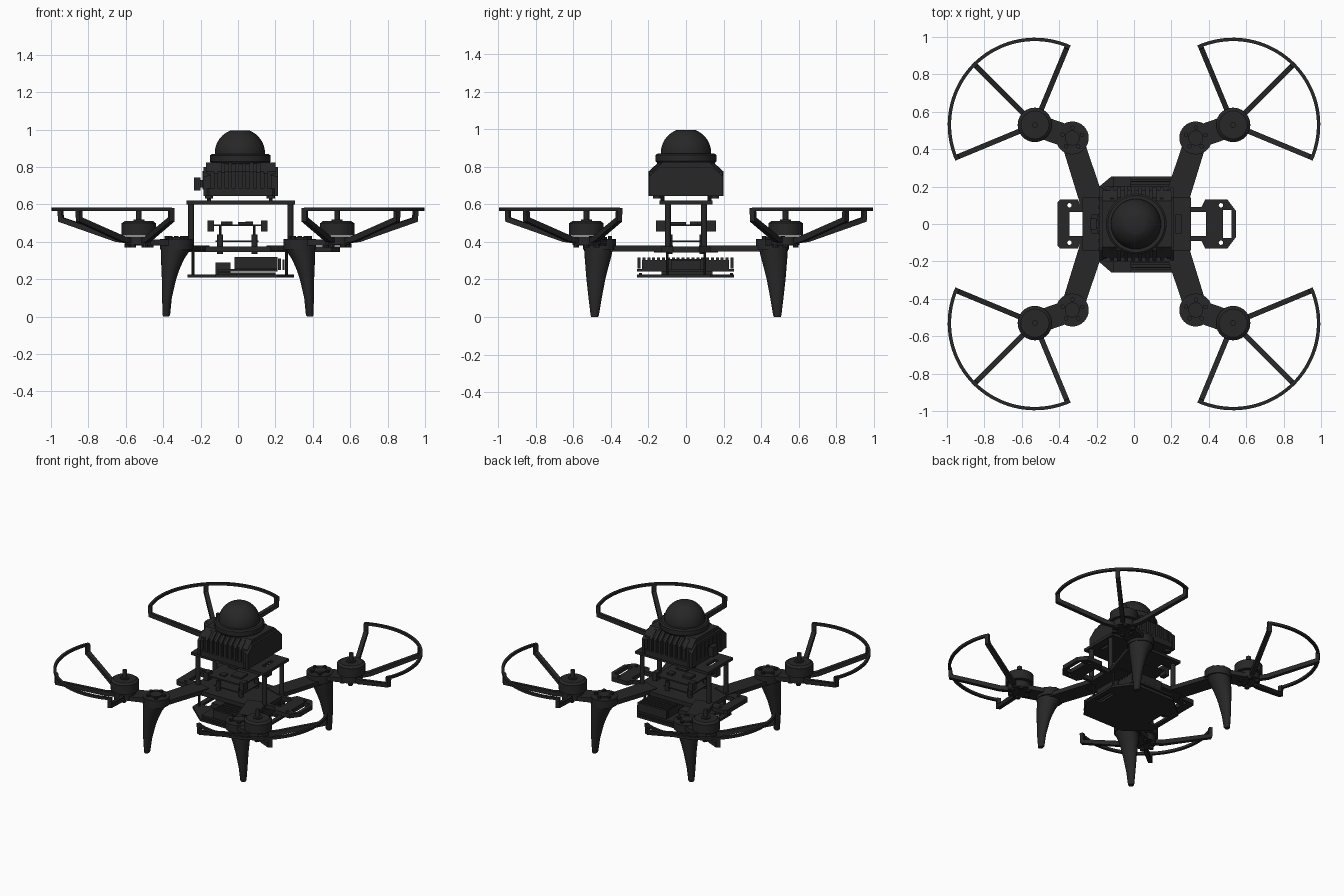
import bpy, bmesh
from math import sin, cos, pi, radians, atan2, hypot
from mathutils import Matrix, Vector

if "Cube" in bpy.data.objects:
    bpy.data.objects.remove(bpy.data.objects["Cube"])

mat = bpy.data.materials.new("dark_plastic")
mat.diffuse_color = (0.02, 0.02, 0.02, 1)
mat.use_nodes = True
mat.node_tree.nodes["Principled BSDF"].inputs["Base Color"].default_value = mat.diffuse_color


def finish(ob):
    ob.data.materials.append(mat)
    bpy.ops.object.select_all(action='DESELECT')
    ob.select_set(True)
    bpy.context.view_layer.objects.active = ob
    if ob.type == 'CURVE':
        bpy.ops.object.convert(target='MESH')
        ob = bpy.context.object
    bpy.ops.object.shade_smooth_by_angle(angle=radians(35))
    return ob


def from_bm(name, bm):
    bmesh.ops.recalc_face_normals(bm, faces=bm.faces)
    me = bpy.data.meshes.new(name)
    bm.to_mesh(me)
    bm.free()
    ob = bpy.data.objects.new(name, me)
    bpy.context.collection.objects.link(ob)
    return finish(ob)


def box(name, x0, x1, y0, y1, z0, z1):
    bm = bmesh.new()
    m = Matrix.Translation(((x0 + x1) / 2, (y0 + y1) / 2, (z0 + z1) / 2))
    m = m @ Matrix.Diagonal((abs(x1 - x0), abs(y1 - y0), z1 - z0, 1))
    bmesh.ops.create_cube(bm, size=1, matrix=m)
    return from_bm(name, bm)


def loft(name, rings, n=32):
    """rings: (cx, cy, z, rx, ry) stacked ellipses"""
    bm = bmesh.new()
    loops = [[bm.verts.new((cx + rx * cos(2 * pi * i / n), cy + ry * sin(2 * pi * i / n), z))
              for i in range(n)] for cx, cy, z, rx, ry in rings]
    for a, b in zip(loops, loops[1:]):
        for i in range(n):
            bm.faces.new((a[i], a[(i + 1) % n], b[(i + 1) % n], b[i]))
    bm.faces.new(loops[0])
    bm.faces.new(loops[-1])
    return from_bm(name, bm)


def cyl(name, x, y, z0, z1, r, n=32):
    return loft(name, [(x, y, z0, r, r), (x, y, z1, r, r)], n)


def plate(name, loops, thick, matrix):
    """flat outline with optional hole loops, extruded about its plane"""
    cu = bpy.data.curves.new(name, 'CURVE')
    cu.dimensions = '2D'
    cu.fill_mode = 'BOTH'
    cu.extrude = thick / 2
    for pts in loops:
        s = cu.splines.new('POLY')
        s.points.add(len(pts) - 1)
        for p, (x, y) in zip(s.points, pts):
            p.co = (x, y, 0, 1)
        s.use_cyclic_u = True
    ob = bpy.data.objects.new(name, cu)
    ob.matrix_world = matrix
    bpy.context.collection.objects.link(ob)
    return finish(ob)


def flat(name, loops, z0, z1):
    return plate(name, loops, z1 - z0, Matrix.Translation((0, 0, (z0 + z1) / 2)))


def rect(x0, x1, y0, y1):
    return [(x0, y0), (x1, y0), (x1, y1), (x0, y1)]


def circ(x, y, r, n=12):
    return [(x + r * cos(2 * pi * i / n), y + r * sin(2 * pi * i / n)) for i in range(n)]


def link_bar(name, p, q, w0, w1, z0, z1):
    d = (Vector(q) - Vector(p)).normalized()
    nrm = Vector((-d.y, d.x)) / 2
    p, q = Vector(p), Vector(q)
    pts = [p + nrm * w0, p - nrm * w0, q - nrm * w1, q + nrm * w1]
    return flat(name, [[tuple(v) for v in pts]], z0, z1)


# Four corners: arm, leg, motor and propeller guard
for sx in (1, -1):
    for sy in (1, -1):
        mx, my, lx, ly = .53 * sx, .53 * sy, .33 * sx, .46 * sy
        link_bar("arm", (.215 * sx, .09 * sy), (.325 * sx, .43 * sy), .13, .12, .35, .38)
        cyl("leg_mount", lx, ly, .36, .415, .088)
        link_bar("motor_arm", (lx, ly), (mx, my), .12, .12, .38, .412)
        cyl("mount_cap", lx, ly, .41, .425, .04)
        for i in range(5):
            a = 2 * pi * i / 5 + .3
            cyl("mount_screw", lx + .055 * cos(a), ly + .055 * sin(a), .41, .432, .012, 10)
        loft("leg", [(.385 * sx, .487 * sy, 0, .016, .018),
                     (.383 * sx, .486 * sy, .01, .02, .022),
                     (.38 * sx, .484 * sy, .1, .026, .035),
                     (.369 * sx, .48 * sy, .2, .038, .05),
                     (.36 * sx, .475 * sy, .26, .05, .06),
                     (.349 * sx, .47 * sy, .31, .062, .069),
                     (.33 * sx, .465 * sy, .37, .083, .078)], 28)
        # motor
        cyl("motor_base", mx, my, .385, .43, .075)
        cyl("motor_bell", mx, my, .435, .5, .092, 40)
        loft("motor_top", [(mx, my, .5, .09, .09), (mx, my, .512, .075, .075)], 40)
        cyl("motor_hub", mx, my, .51, .52, .03)
        cyl("motor_shaft", mx, my, .515, .572, .015, 16)
        for i in range(6):
            a = 2 * pi * i / 6
            cyl("motor_screw", mx + .062 * cos(a), my + .062 * sin(a), .37, .39, .016, 10)
        # guard
        mid = atan2(sy, sx)
        arc = [mid + radians(-67.5 + 135 * i / 40) for i in range(41)]
        ring = [(mx + .466 * cos(a), my + .466 * sin(a)) for a in arc]
        ring += [(mx + .448 * cos(a), my + .448 * sin(a)) for a in reversed(arc)]
        flat("guard_ring", [ring], .565, .583)
        for off in (-67.5, 0, 67.5):
            a = mid + radians(off)
            m = Matrix.Translation((mx, my, 0)) @ Matrix.Rotation(a, 4, 'Z') @ Matrix.Rotation(pi / 2, 4, 'X')
            plate("guard_strut", [[(.06, .392), (.13, .4), (.462, .508), (.466, .582), (.442, .582),
                                   (.44, .53), (.12, .43), (.06, .422)]], .028, m)

# Middle frame plate with two slotted end tabs
outline = [(-.41, -.115), (-.395, -.13), (-.3, -.13), (-.28, -.09), (-.27, -.17), (.27, -.17), (.28, -.09),
           (.36, -.09), (.38, -.13), (.5, -.13), (.545, -.07)]
outline += [(x, -y) for x, y in reversed(outline)]
holes = [rect(-.345, -.275, -.065, .065), rect(.3, .385, -.065, .065), rect(.475, .52, -.075, .075)]
holes += [circ(x, s * .1, .012) for x in (-.345, .465) for s in (1, -1)]
flat("middle_plate", [outline] + holes, .345, .375)

# Lower plate, power board and finned battery block
low = [(-.27, -.13), (-.12, -.26), (.21, -.26), (.3, -.13), (.3, .13), (.21, .255), (-.12, .255), (-.27, .13)]
flat("lower_plate", [low, rect(-.235, -.185, -.07, .07), rect(.225, .27, -.07, .07)], .21, .226)
box("lower_rail", -.11, .2, -.25, -.235, .195 + .015, .235)
box("lower_rail", -.11, .2, .235, .25, .21, .235)
box("power_module", -.12, -.04, -.13, .14, .224, .29)
box("battery_tray", -.11, .21, -.26, .255, .242, .256)
box("battery_core", -.02, .21, -.235, .23, .255, .305)
for i in range(20):
    y = -.25 + .495 * i / 19
    box("battery_rib", -.02, .21, y - .008, y + .008, .258, .318)
box("battery_plug", .215, .23, -.1, .1, .25, .31)
box("battery_end", .238, .248, -.08, .08, .25, .305)
for x in (-.24, .26):
    for s in (1, -1):
        cyl("lower_spacer", x, s * .1, .22, .35, .008, 10)

# Electronics stack
box("control_board", -.12, .11, -.1, .1, .4, .408)
for x in (-.095, .087):
    for s in (1, -1):
        cyl("board_post", x, s * .088, .335, .44, .016, 12)
        cyl("board_pin", x, s * .088, .44, .49, .007, 8)
box("upper_board", -.15, .14, -.15, .15, .484, .494)
for x in (-.145, .14):
    for y in (-.135, .135):
        box("board_connector", x - .017, x + .017, y - .025, y + .025, .455, .515)
for x, y, w, h in ((-.06, .05, .03, .51), (.04, -.04, .04, .505), (.06, .08, .02, .508), (-.05, -.09, .02, .504)):
    box("board_chip", x - w, x + w, y - w, y + w, .49, h)

# Top deck on four standoffs
for x in (-.25, .28):
    for s in (1, -1):
        cyl("standoff", x, s * .097, .37, .605, .016, 16)
flat("top_deck", [rect(-.275, .305, -.142, .142), rect(-.225, -.195, -.05, .05), rect(.225, .25, -.05, .05)],
     .6, .62)

# Scanner feet
for x in (-.155, .175):
    for s in (1, -1):
        cyl("scanner_foot", x, s * .155, .632, .65, .022, 14)
        cyl("scanner_pin", x, s * .125, .615, .65, .01, 10)

# Scanner housing: solid core, side panels and front/back cooling fins
Y = Matrix.Rotation(pi / 2, 4, 'Z') @ Matrix.Rotation(pi / 2, 4, 'X')


def section(name, x, thick, w, top):
    pts = [(w, .645), (w, top - .05), (w - .055, top)]
    plate(name, [pts + [(-a, b) for a, b in reversed(pts)]], thick, Matrix.Translation((x, 0, 0)) @ Y)


section("scanner_core", .015, .37, .178, .825)
for x in (-.175, .205):
    section("scanner_side", x, .02, .196, .8)
c = .03
flat("scanner_skirt", [[(-.185 + c, -.2), (.215 - c, -.2), (.215, -.2 + c), (.215, .2 - c),
                        (.215 - c, .2), (-.185 + c, .2), (-.185, .2 - c), (-.185, -.2 + c)]], .645, .685)
for i in range(10):
    t = abs(i - 4.5) / 4.5
    section("scanner_fin", .015 + (i - 4.5) * .038, .02, .2 - .012 * t ** 3, .825 - .02 * t ** 3)
for i in range(7):
    y = (i - 3) * .045
    box("scanner_side_rib", -.19, -.17, y - .01, y + .01, .68, .78)
box("scanner_plug", -.235, -.2, -.03, .03, .675, .745)
box("scanner_plug_neck", -.205, -.18, -.02, .02, .69, .73)

# Collar and flat-topped dome
loft("scanner_collar", [(.012, 0, .815, .15, .15), (.012, 0, .83, .162, .162), (.012, 0, .862, .162, .162),
                        (.012, 0, .87, .152, .152)], 48)
dome = [(.01, 0, .86, .134, .134), (.01, 0, .88, .134, .134)]
for i in range(1, 13):
    a = radians(68) * i / 12
    dome.append((.01, 0, .875 + .13 * sin(a), .134 * cos(a), .134 * cos(a)))
loft("scanner_dome", dome, 48)
